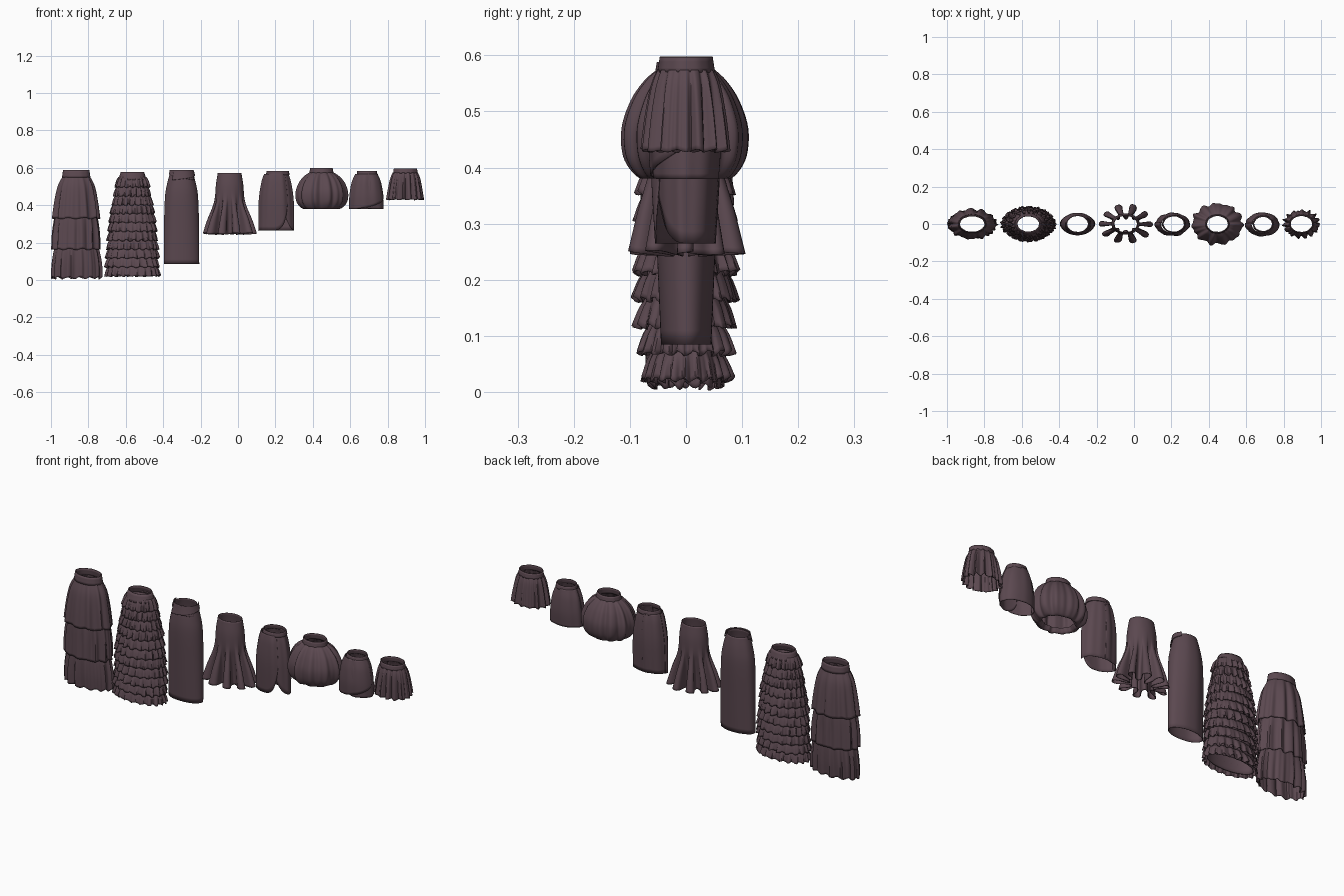
import bpy, math, random
from math import pi, cos, sin, radians

random.seed(4)
cloth = bpy.data.materials.new("plum_cloth")
cloth.diffuse_color = (0.105, 0.065, 0.08, 1)


def sample(prof, t):
    """Smooth (Catmull-Rom) lookup along a profile of (z, rx, ry, fold)."""
    n = len(prof) - 1
    k = min(int(t * n), n - 1)
    u = t * n - k
    p = [prof[min(max(k + d, 0), n)] for d in (-1, 0, 1, 2)]
    return [0.5 * (2 * b + (c - a) * u + (2 * a - 5 * b + 4 * c - d) * u * u
                   + (3 * b - a - 3 * c + d) * u ** 3) for a, b, c, d in zip(*p)]


def sheet(name, cx, prof, k=8, a0=0, a1=360, reach=None, hem=0.0, curl=0.0,
          segs=120, rows=5, mix=0.5, lift=0.0, thick=0.003):
    """Elliptical cloth sheet with k folds, open or closed around z."""
    closed = a1 - a0 == 360
    nr = rows * (len(prof) - 1) + 1
    nc = segs if closed else segs + 1
    ph = [random.uniform(0, 2 * pi) for _ in range(4)]
    verts, faces = [], []
    for j in range(nr):
        for i in range(nc):
            s = i / segs
            th = radians(a0 + (a1 - a0) * s)
            t = j / (nr - 1) * (reach(s) if reach else 1)
            z, rx, ry, amp = sample(prof, t)
            u = k * th + ph[0]
            f = ((1 - mix) * cos(u) + mix * 0.6 * cos((k + 3) * th + ph[1])
                 + mix * 0.4 * cos((2 * k - 1) * th + ph[2]))
            turn = curl * t * sin(2 * u) / k
            r = amp * f + lift
            z += hem * t * (0.6 * cos((k - 2) * th + ph[3]) + 0.4 * f)
            verts.append((cx + (rx + r) * cos(th + turn), (ry + r) * sin(th + turn), z))
    for j in range(nr - 1):
        for i in range(segs):
            a, b = j * nc + i, j * nc + (i + 1) % nc
            faces.append((a, a + nc, b + nc, b))
    me = bpy.data.meshes.new(name)
    me.from_pydata(verts, [], faces)
    me.materials.append(cloth)
    ob = bpy.data.objects.new(name, me)
    bpy.context.collection.objects.link(ob)
    mod = ob.modifiers.new("thickness", 'SOLIDIFY')
    mod.thickness = thick
    mod.offset = -1
    bpy.ops.object.select_all(action='DESELECT')
    ob.select_set(True)
    bpy.context.view_layer.objects.active = ob
    bpy.ops.object.shade_smooth_by_angle(angle=radians(50))
    return ob


def band(name, cx, z0, z1, rx, ry, flare=0.004):
    sheet(name, cx, [(z1, rx, ry, 0.001), (z0, rx + flare, ry + flare, 0.001)],
          k=7, rows=3, segs=64, thick=0.005)


def rounded(amount, start=0.5, flip=False):
    """Hem that rounds upward towards one end of the sheet."""
    def f(s):
        s = 1 - s if flip else s
        u = max(0, (s - start) / (1 - start))
        return 1 - amount * (1 - math.sqrt(max(0, 1 - u * u)))
    return f


# Three-tier long skirt
c = -0.865
band("tiered_waistband", c, 0.548, 0.587, 0.070, 0.046, 0.006)
sheet("tiered_upper", c, [(0.552, 0.074, 0.048, 0.002), (0.50, 0.098, 0.064, 0.005),
      (0.42, 0.113, 0.074, 0.009), (0.33, 0.125, 0.080, 0.010)], k=11, hem=0.006)
sheet("tiered_middle", c, [(0.36, 0.108, 0.066, 0.003), (0.32, 0.116, 0.070, 0.006),
      (0.25, 0.124, 0.072, 0.010), (0.165, 0.128, 0.074, 0.010)], k=13, hem=0.006)
sheet("tiered_lower", c, [(0.19, 0.108, 0.060, 0.004), (0.15, 0.120, 0.065, 0.006),
      (0.08, 0.130, 0.066, 0.009), (0.012, 0.131, 0.062, 0.010)], k=15, hem=0.010)

# Long skirt covered in ruffles
c = -0.565
band("ruffled_waistband", c, 0.535, 0.577, 0.062, 0.045, 0.014)
core = [(0.54, 0.074, 0.05, 0), (0.40, 0.105, 0.068, 0),
        (0.22, 0.122, 0.070, 0), (0.03, 0.130, 0.055, 0)]
sheet("ruffled_lining", c, core, segs=64)
for n in range(11):
    t = n / 11
    z, rx, ry, _ = sample(core, t)
    z = 0.552 - 0.0475 * n
    sheet("ruffle_%02d" % (n + 1), c,
          [(z, rx, ry, 0.001), (z - 0.022, rx + 0.010, ry + 0.011, 0.005),
           (z - 0.055, rx + 0.017, ry + 0.020, 0.010)],
          k=19 + n % 4, hem=0.007, segs=180, rows=3, curl=0.35)

# Long pencil skirt with draped waist
c = -0.302
pencil = [(0.583, 0.058, 0.045, 0), (0.52, 0.076, 0.056, 0.001), (0.44, 0.089, 0.060, 0.001),
          (0.27, 0.094, 0.053, 0.001), (0.085, 0.095, 0.045, 0.001)]
sheet("pencil_body", c, pencil, k=5)
drape = [(0.588, 0.060, 0.047, 0.0), (0.56, 0.067, 0.052, 0.001), (0.535, 0.074, 0.057, 0.001)]
sheet("pencil_drape_left", c, drape, 5, 170, 330, lambda s: 0.3 + 0.7 * s, lift=0.003, segs=50)
sheet("pencil_drape_right", c, drape, 5, 230, 400, lambda s: 1.0 - 0.6 * s, lift=0.005, segs=50)

# Fluted trumpet skirt
sheet("trumpet_body", -0.045,
      [(0.573, 0.063, 0.046, 0), (0.51, 0.073, 0.055, 0), (0.44, 0.077, 0.057, 0.002),
       (0.39, 0.081, 0.058, 0.012), (0.32, 0.094, 0.063, 0.030), (0.247, 0.106, 0.069, 0.044)],
      k=10, curl=0.75, mix=0.12, segs=240, hem=0.006)

# Knee-length wrap skirt with rounded front opening
c = 0.207
wrap = [(0.568, 0.062, 0.046, 0.001), (0.52, 0.076, 0.055, 0.003), (0.42, 0.090, 0.060, 0.003),
        (0.265, 0.093, 0.052, 0.002)]
band("wrap_waistband", c + 0.006, 0.562, 0.583, 0.059, 0.045)
sheet("wrap_back", c, wrap, 7, -75, 190, rounded(0.45, 0.72, True))
sheet("wrap_front", c, wrap, 7, -190, -50, rounded(0.40, 0.65), lift=0.004)
sheet("back_seam", c, wrap, 2, 86, 94, segs=6, lift=0.003)

# Bubble skirt, hem gathered and tucked under
c = 0.446
band("bubble_waistband", c, 0.568, 0.598, 0.060, 0.047, 0.005)
sheet("bubble_body", c,
      [(0.575, 0.063, 0.050, 0.003), (0.555, 0.090, 0.070, 0.007), (0.52, 0.117, 0.092, 0.010),
       (0.47, 0.134, 0.108, 0.011), (0.42, 0.130, 0.105, 0.011), (0.388, 0.108, 0.088, 0.007),
       (0.381, 0.088, 0.072, 0.004), (0.402, 0.076, 0.062, 0.003)], k=11, segs=144)

# Short tulip skirt with crossed front
c = 0.687
tulip = [(0.567, 0.056, 0.045, 0.001), (0.52, 0.075, 0.056, 0.003), (0.45, 0.087, 0.062, 0.002),
         (0.38, 0.090, 0.058, 0.002)]
band("tulip_waistband", c + 0.003, 0.56, 0.582, 0.052, 0.042)
sheet("tulip_body", c, tulip, 6, -120, 180, rounded(0.35, 0.8, True))
sheet("tulip_front", c, tulip, 6, -185, -5, lambda s: 1 - 0.42 * max(0, s - 0.3) ** 1.3,
      lift=0.004)

# Short gathered skirt
c = 0.895
band("gathered_waistband", c, 0.570, 0.597, 0.062, 0.047)
sheet("gathered_body", c,
      [(0.574, 0.066, 0.050, 0.003), (0.545, 0.077, 0.059, 0.006), (0.49, 0.087, 0.067, 0.010),
       (0.43, 0.096, 0.073, 0.012)], k=15, segs=160, hem=0.004)
